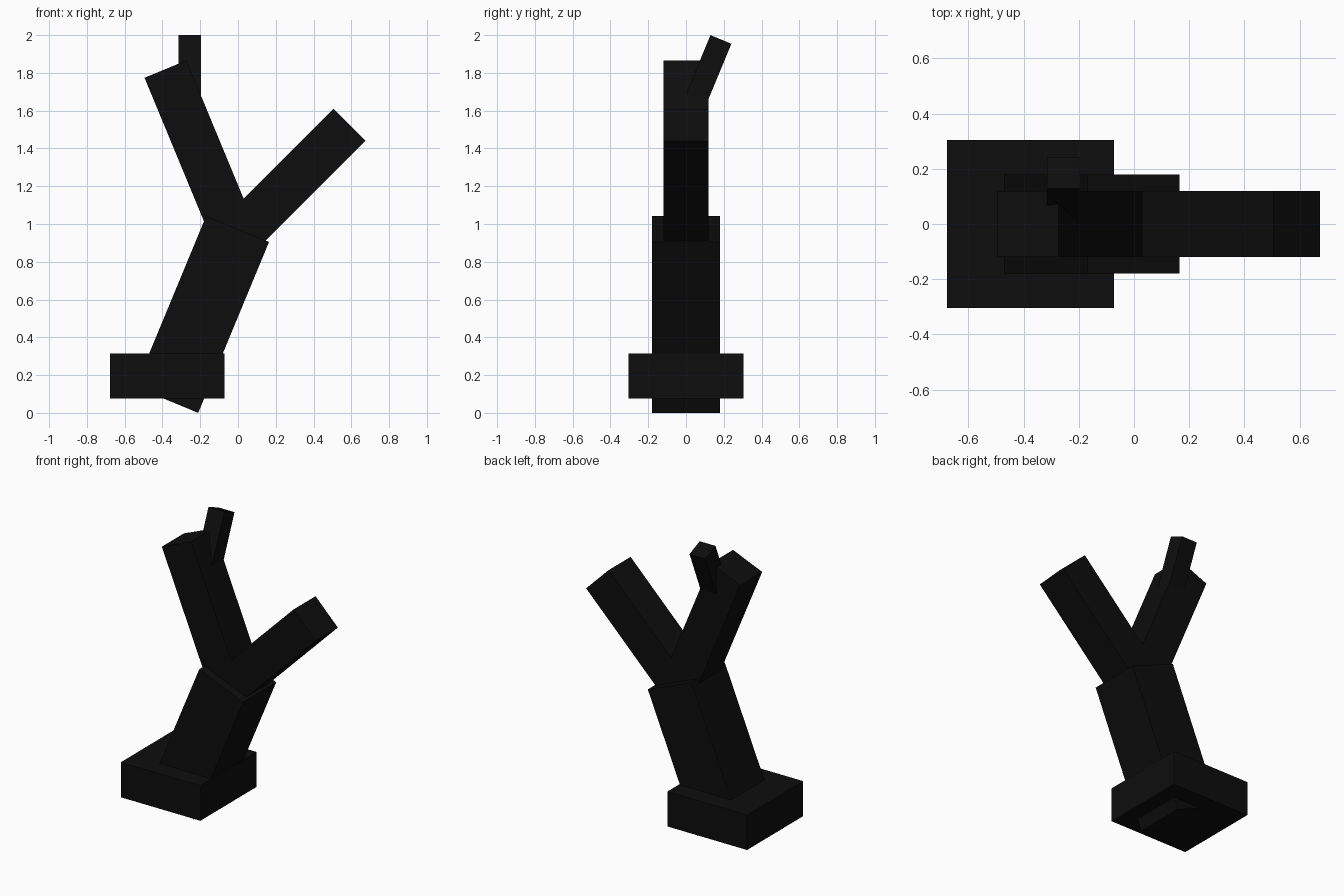
import bpy
import bmesh
from mathutils import Vector, Matrix

if "Cube" in bpy.data.objects:
    bpy.data.objects.remove(bpy.data.objects["Cube"], do_unlink=True)

# Single near-black colour
black = bpy.data.materials.new("charcoal black")
black.use_nodes = True
colour = (0.004, 0.004, 0.004, 1.0)
black.diffuse_color = colour
black.node_tree.nodes["Principled BSDF"].inputs["Base Color"].default_value = colour


def beam(name, start, end, width, depth):
    """Square-cut box running from start to end, tilted in the xz or yz plane."""
    start, end = Vector(start), Vector(end)
    axis = end - start
    turn = Vector((0, 0, 1)).rotation_difference(axis).to_matrix().to_4x4()
    matrix = (Matrix.Translation((start + end) / 2) @ turn
              @ Matrix.Diagonal((width, depth, axis.length, 1)))
    mesh = bpy.data.meshes.new(name)
    bm = bmesh.new()
    bmesh.ops.create_cube(bm, size=1, matrix=matrix)
    bm.to_mesh(mesh)
    bm.free()
    mesh.materials.append(black)
    obj = bpy.data.objects.new(name, mesh)
    bpy.context.collection.objects.link(obj)
    return obj


# Foot block, with the trunk's lower end poking out underneath
beam("base_block", (-0.375, 0, 0.075), (-0.375, 0, 0.315), 0.605, 0.61)
# Leaning trunk
beam("trunk", (-0.377, 0, 0.069), (-0.002, 0, 0.974), 0.36, 0.36)
# Two branches forking from the trunk top
beam("left_branch", (0.0, 0, 0.935), (0.59, 0, 1.525), 0.24, 0.24)
beam("right_branch", (-0.003, 0, 0.90), (-0.384, 0, 1.82), 0.24, 0.24)
# Small twig tilting backwards
beam("twig", (-0.255, 0, 1.531), (-0.255, 0.185, 1.977), 0.12, 0.12)
